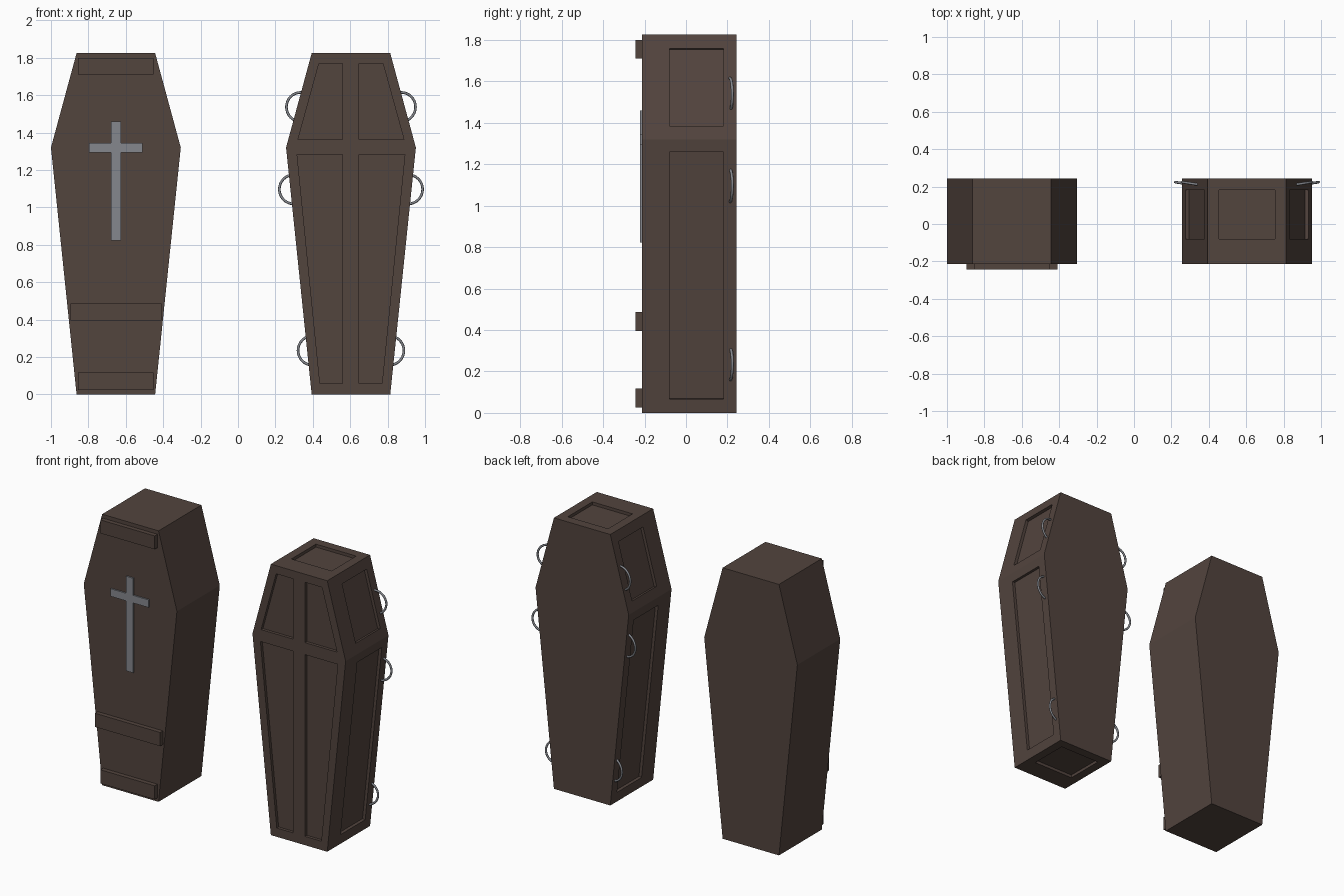
import bpy, bmesh, math
from mathutils import Vector, Matrix

if "Cube" in bpy.data.objects:
    bpy.data.objects.remove(bpy.data.objects["Cube"])


def material(name, rgb):
    m = bpy.data.materials.new(name)
    m.diffuse_color = (*rgb, 1)
    m.use_nodes = True
    m.node_tree.nodes["Principled BSDF"].inputs["Base Color"].default_value = m.diffuse_color
    return m


WOOD = material("dark brown wood", (0.085, 0.058, 0.048))
METAL = material("dull grey metal", (0.235, 0.245, 0.27))

FRONT, BACK, HEIGHT, SHOULDER = -0.213, 0.243, 1.825, 1.32
END_W, WIDE_W = 0.21, 0.347
LEFT_X, RIGHT_X = -0.653, 0.604


def make_object(name, bm, mat):
    bmesh.ops.recalc_face_normals(bm, faces=bm.faces[:])
    me = bpy.data.meshes.new(name)
    bm.to_mesh(me)
    bm.free()
    me.materials.append(mat)
    ob = bpy.data.objects.new(name, me)
    bpy.context.collection.objects.link(ob)
    return ob


def add_prism(bm, points, offset):
    """Closed prism from a polygon swept along offset."""
    a = [bm.verts.new(p) for p in points]
    b = [bm.verts.new(Vector(p) + Vector(offset)) for p in points]
    bm.faces.new(a)
    bm.faces.new(b[::-1])
    n = len(a)
    for i in range(n):
        bm.faces.new((a[i], b[i], b[(i + 1) % n], a[(i + 1) % n]))


def coffin_body(name, cx):
    prof = [(-END_W, 0), (END_W, 0), (WIDE_W, SHOULDER),
            (END_W, HEIGHT), (-END_W, HEIGHT), (-WIDE_W, SHOULDER)]
    bm = bmesh.new()
    add_prism(bm, [(cx + x, FRONT, z) for x, z in prof], (0, BACK - FRONT, 0))
    return make_object(name, bm, WOOD)


def side_x(z):
    """Half width of the coffin at height z."""
    if z < SHOULDER:
        return END_W + (WIDE_W - END_W) * z / SHOULDER
    return WIDE_W + (END_W - WIDE_W) * (z - SHOULDER) / (HEIGHT - SHOULDER)


def front_plate(name, outline, thickness, mat):
    bm = bmesh.new()
    add_prism(bm, [(x, FRONT + 0.002, z) for x, z in outline], (0, -thickness - 0.002, 0))
    return make_object(name, bm, mat)


# plain coffin with battens and a cross
coffin_body("plain_coffin", LEFT_X)
for name, hw, z0, z1 in (("top_batten", 0.2025, 1.71, 1.80),
                         ("middle_batten", 0.2435, 0.395, 0.487),
                         ("bottom_batten", 0.2025, 0.025, 0.117)):
    front_plate(name, [(LEFT_X - hw, z0), (LEFT_X + hw, z0),
                       (LEFT_X + hw, z1), (LEFT_X - hw, z1)], 0.03, WOOD)
s, arm, zb, za, zc, zt = 0.027, 0.143, 0.823, 1.294, 1.345, 1.46
half = [(s, zb), (s, za), (arm, za), (arm, zc), (s, zc), (s, zt)]
front_plate("cross", [(LEFT_X + x, z) for x, z in half]
            + [(LEFT_X - x, z) for x, z in half[::-1]], 0.0095, METAL)

# panelled coffin
panelled = coffin_body("panelled_coffin", RIGHT_X)
D = 0.02           # recess depth
Y0, Y1 = -0.08, 0.181
cut = bmesh.new()


def add_cut(points, normal):
    n = Vector(normal).normalized() * D
    add_prism(cut, [Vector(p) + n for p in points], -2 * n)


for side in (-1, 1):
    # front panels
    for quad in ([(0.044, 1.77), (0.171, 1.77), (0.283, 1.364), (0.044, 1.364)],
                 [(0.044, 1.283), (0.288, 1.283), (0.166, 0.059), (0.044, 0.059)]):
        add_cut([(RIGHT_X + side * x, FRONT, z) for x, z in quad], (0, -1, 0))
    # side panels
    for z0, z1 in ((0.067, 1.26), (1.385, 1.758)):
        x0, x1 = side_x(z0), side_x(z1)
        add_cut([(RIGHT_X + side * x, y, z) for x, y, z in
                 ((x0, Y0, z0), (x0, Y1, z0), (x1, Y1, z1), (x1, Y0, z1))],
                (side * (z1 - z0), 0, x0 - x1))
# top and bottom panels
for z, up in ((HEIGHT, 1), (0, -1)):
    add_cut([(RIGHT_X + x, y, z) for x, y in
             ((-0.15, Y0), (0.15, Y0), (0.15, Y1), (-0.15, Y1))], (0, 0, up))

cutter = make_object("panel_cutter", cut, WOOD)
cutter.hide_render = True
mod = panelled.modifiers.new("panels", 'BOOLEAN')
mod.operation, mod.solver, mod.object = 'DIFFERENCE', 'EXACT', cutter
dg = bpy.context.evaluated_depsgraph_get()
cut_mesh = bpy.data.meshes.new_from_object(panelled.evaluated_get(dg))
panelled.modifiers.clear()
panelled.data = cut_mesh
bpy.data.objects.remove(cutter)

# ring handles, swung slightly backwards
for side, word in ((-1, "left"), (1, "right")):
    for level, x, z in (("upper", 0.268, 1.537), ("middle", 0.306, 1.097), ("lower", 0.206, 0.235)):
        bpy.ops.mesh.primitive_torus_add(
            major_radius=0.078, minor_radius=0.007, major_segments=32, minor_segments=8,
            location=(RIGHT_X + side * x, 0.212, z),
            rotation=(math.pi / 2, 0, side * 0.15))
        ring = bpy.context.object
        ring.name = f"{word}_{level}_handle"
        ring.data.materials.append(METAL)
        bpy.ops.object.shade_smooth()
